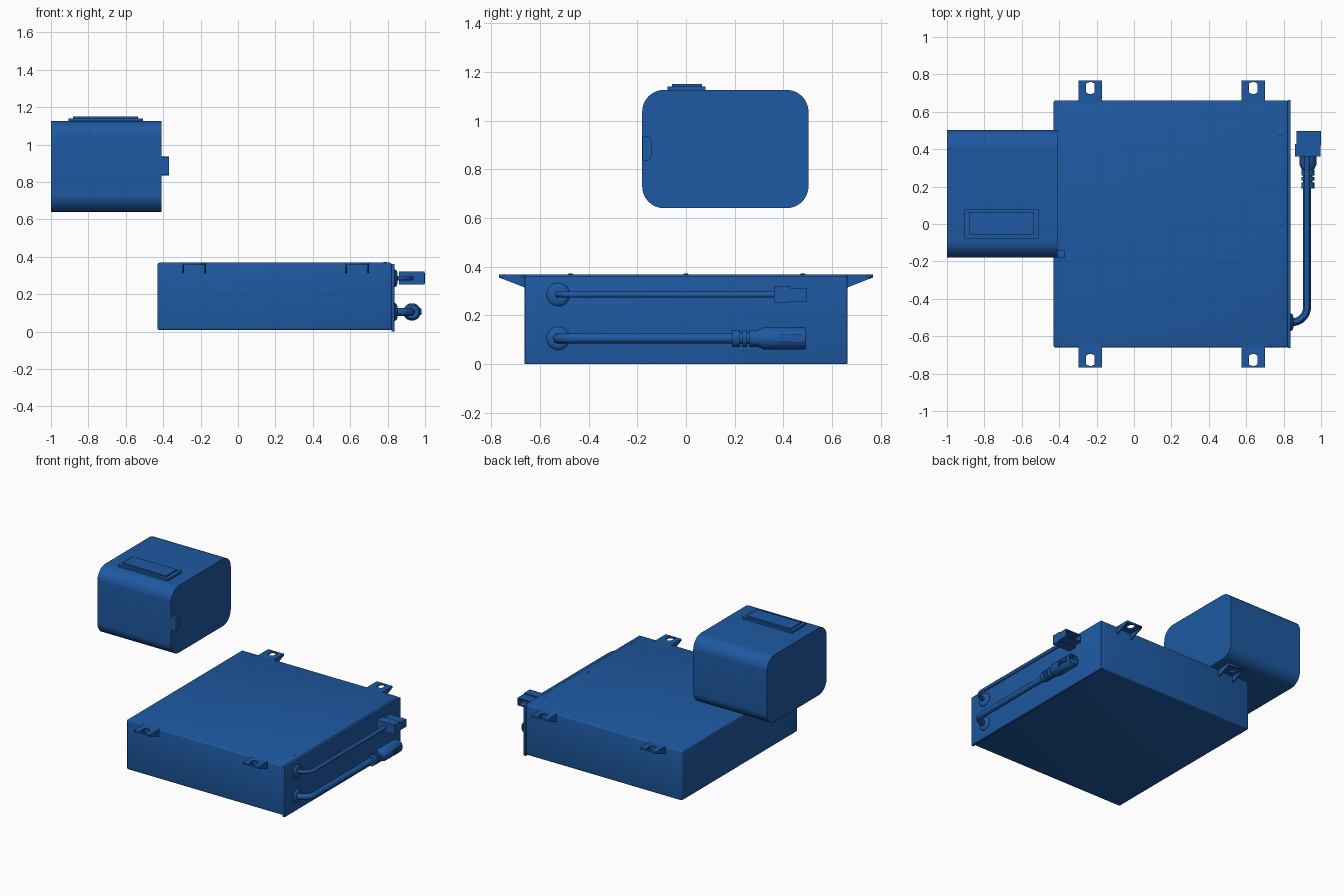
import bpy, bmesh, math
from mathutils import Vector

if "Cube" in bpy.data.objects:
    bpy.data.objects.remove(bpy.data.objects["Cube"])

blue = bpy.data.materials.new("blue_finish")
blue.diffuse_color = (0.013, 0.1, 0.36, 1)
blue.use_nodes = True
blue.node_tree.nodes["Principled BSDF"].inputs["Base Color"].default_value = blue.diffuse_color


def finish(ob, smooth=True):
    ob.data.materials.append(blue)
    bpy.ops.object.select_all(action='DESELECT')
    ob.select_set(True)
    bpy.context.view_layer.objects.active = ob
    if ob.type == 'CURVE':
        bpy.ops.object.convert(target='MESH')
        ob = bpy.context.object
    if smooth:
        bpy.ops.object.shade_smooth_by_angle(angle=math.radians(35))
    return ob


def from_bmesh(name, bm):
    bmesh.ops.recalc_face_normals(bm, faces=bm.faces[:])
    me = bpy.data.meshes.new(name)
    bm.to_mesh(me)
    bm.free()
    ob = bpy.data.objects.new(name, me)
    bpy.context.collection.objects.link(ob)
    return finish(ob)


def loft(name, rings):
    """Join equal-sized rings of points and cap both ends."""
    bm = bmesh.new()
    vs = [[bm.verts.new(p) for p in r] for r in rings]
    n = len(vs[0])
    for a, b in zip(vs, vs[1:]):
        for i in range(n):
            j = (i + 1) % n
            bm.faces.new((a[i], a[j], b[j], b[i]))
    bm.faces.new(vs[0])
    bm.faces.new(vs[-1])
    return from_bmesh(name, bm)


def prism_x(name, pts, x0, x1):
    return loft(name, [[(x, y, z) for y, z in pts] for x in (x0, x1)])


def lathe(name, centre, axis, profile, n=24):
    """Revolve (distance, radius) pairs around the x, y or z axis."""
    rings = []
    for d, r in profile:
        ring = []
        for i in range(n):
            t = 2 * math.pi * (i + 0.5) / n
            c, s = r * math.cos(t), r * math.sin(t)
            off = {'x': (d, c, s), 'y': (c, d, s), 'z': (c, s, d)}[axis]
            ring.append(Vector(centre) + Vector(off))
        rings.append(ring)
    return loft(name, rings)


def box(name, x, y, z, bevel=0.0):
    bm = bmesh.new()
    bmesh.ops.create_cube(bm, size=1)
    for v in bm.verts:
        v.co = [a + (b - a) * (c + 0.5) for (a, b), c in zip((x, y, z), v.co)]
    if bevel:
        bmesh.ops.bevel(bm, geom=bm.edges[:], offset=bevel, segments=3,
                        profile=0.5, affect='EDGES')
    return from_bmesh(name, bm)


def rounded_rect(y0, y1, z0, z1, r, seg=12):
    pts = []
    corners = ((y1 - r, z1 - r), (y0 + r, z1 - r), (y0 + r, z0 + r), (y1 - r, z0 + r))
    for k, (cy, cz) in enumerate(corners):
        for i in range(seg + 1):
            t = math.pi / 2 * (k + i / seg)
            pts.append((cy + r * math.cos(t), cz + r * math.sin(t)))
    return pts


def curve(name, paths, dims, cyclic):
    cu = bpy.data.curves.new(name, 'CURVE')
    cu.dimensions = dims
    for path in paths:
        sp = cu.splines.new('POLY')
        sp.points.add(len(path) - 1)
        for p, c in zip(sp.points, path):
            p.co = (*c, 1)
        sp.use_cyclic_u = cyclic
    ob = bpy.data.objects.new(name, cu)
    bpy.context.collection.objects.link(ob)
    return ob


# Main housing, removable end plate and cover screws
box("housing", (-0.43, 0.822), (-0.66, 0.66), (0.008, 0.368), 0.01)
box("end_plate", (0.82, 0.838), (-0.663, 0.663), (0, 0.362), 0.002)
for i, y in enumerate((-0.475, 0, 0.48)):
    lathe(f"cover_screw_{i}", (0.785, y, 0.362), 'z', [(0, 0.011), (0.007, 0.011), (0.01, 0.006)], 12)

# Four mounting ears with slotted holes and triangular side gussets
for sx, cx in (("left", -0.233), ("right", 0.637)):
    for sy, s in (("front", -1), ("back", 1)):
        name = f"ear_{sx}_{sy}"
        outline = [(cx - 0.063, s * 0.65, 0), (cx + 0.063, s * 0.65, 0),
                   (cx + 0.063, s * 0.768, 0), (cx - 0.063, s * 0.768, 0)]
        hole = []
        for i in range(24):
            t = 2 * math.pi * i / 24
            hole.append((cx + max(-0.023, min(0.023, 0.032 * math.cos(t))),
                         s * 0.727 + 0.032 * math.sin(t), 0))
        ear = curve(name, [outline, hole], '2D', True)
        ear.data.fill_mode = 'BOTH'
        ear.data.extrude = 0.006
        ear.location.z = 0.362
        finish(ear, False)
        for side in (-1, 1):
            x = cx + side * 0.059
            prism_x(f"{name}_gusset_{'l' if side < 0 else 'r'}",
                    [(s * 0.65, 0.31), (s * 0.66, 0.313), (s * 0.768, 0.355),
                     (s * 0.768, 0.366), (s * 0.65, 0.366)], x - 0.004, x + 0.004)

# Separate rounded block with raised top pad and side latch
prism_x("upper_block", rounded_rect(-0.18, 0.503, 0.64, 1.126, 0.09), -1.0, -0.41)
box("pad_base", (-0.905, -0.508), (-0.077, 0.08), (1.1, 1.14))
box("pad_top", (-0.883, -0.535), (-0.057, 0.065), (1.13, 1.15))
prism_x("side_latch", [(-0.178, 0.837)] +
        [(-0.162 + 0.02 * math.cos(t), 0.885 + (0.03 if t > 0 else -0.03) + 0.02 * math.sin(t))
         for t in [math.pi / 2 * (i + 0.5) / 6 for i in range(-6, 6)]] +
        [(-0.178, 0.933)], -0.42, -0.37)


# Cables leave the end plate, bend and run along it
def cable(name, z, radius, y_end):
    arc = [math.pi / 2 * (i / 12 - 1) for i in range(13)]
    path = [(0.82, -0.525, z)]
    path += [(0.845 + 0.08 * math.cos(t), -0.445 + 0.08 * math.sin(t), z) for t in arc]
    path.append((0.925, y_end, z))
    ob = curve(name, [path], '3D', False)
    ob.data.bevel_depth = radius
    ob.data.bevel_resolution = 4
    ob.data.use_fill_caps = True
    finish(ob)
    lathe(name + "_grommet", (0.83, -0.525, z), 'x',
          [(0, 0.048), (0.01, 0.048), (0.018, 0.042), (0.022, 0.03), (0.022, 0.012)])


cable("signal_cable", 0.285, 0.013, 0.37)
cable("power_cable", 0.105, 0.021, 0.3)

# Rectangular connector with a recessed mating face
box("connector_back", (0.86, 0.998), (0.362, 0.428), (0.252, 0.32))
d = [[(x, y, z) for x, z in ((0.87 + g, 0.257 + g), (1.0 - g, 0.257 + g),
                             (1.0 - g, 0.312 - g), (0.87 + g, 0.312 - g))]
     for y, g in ((0.42, 0), (0.498, 0), (0.498, 0.008), (0.45, 0.008))]
loft("connector_front", d)

# Power plug: segmented strain relief, grip body and grip ribs
c = (0.93, 0, 0.105)
relief = []
for a, b in ((0.19, 0.222), (0.232, 0.25), (0.26, 0.29)):
    relief += [(a, 0.024), (a, 0.036), (b, 0.036), (b, 0.024)]
lathe("strain_relief", c, 'y', relief, 16)
lathe("plug_body", c, 'y',
      [(0.285, 0.028), (0.295, 0.036), (0.318, 0.046), (0.485, 0.047), (0.493, 0.044),
       (0.493, 0.034), (0.45, 0.034)], 16)
for i in range(8):
    y = 0.387 + i * 0.012
    box(f"plug_grip_{i}", (0.89 - 0.01, 0.98), (y - 0.004, y + 0.004), (0.088, 0.122))
